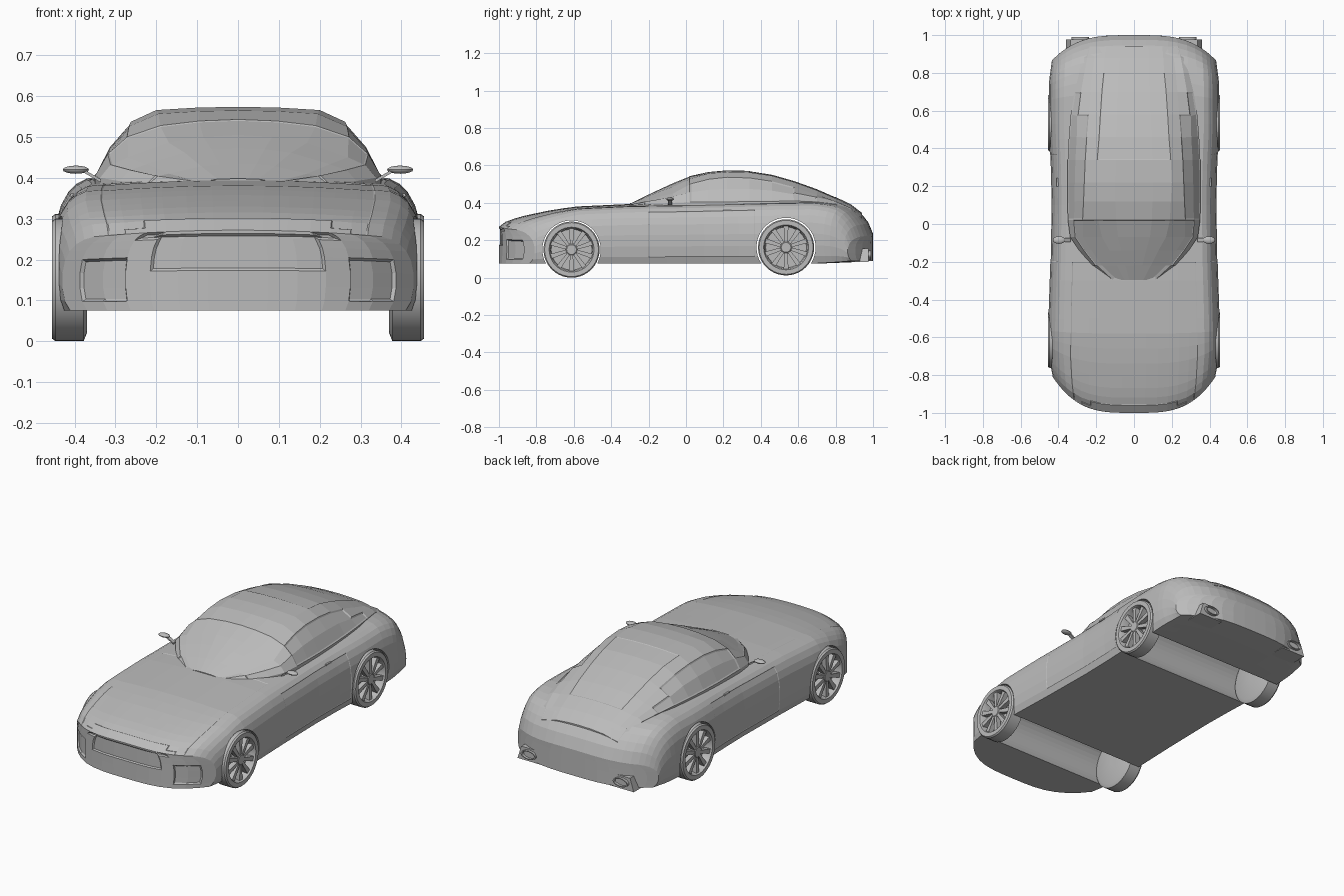
import bpy, bmesh, math
from mathutils import Vector, Matrix

if "Cube" in bpy.data.objects:
    bpy.data.objects.remove(bpy.data.objects["Cube"])

grey = bpy.data.materials.new("silver_grey")
grey.diffuse_color = (0.5, 0.5, 0.5, 1)
grey.use_nodes = True
grey.node_tree.nodes["Principled BSDF"].inputs["Base Color"].default_value = grey.diffuse_color


def interp(table, v):
    if v <= table[0][0]:
        return table[0][1]
    for (a, p), (b, q) in zip(table, table[1:]):
        if v <= b:
            return p + (q - p) * (v - a) / (b - a)
    return table[-1][1]


def finish(name, bm, smooth=None):
    bmesh.ops.recalc_face_normals(bm, faces=bm.faces)
    me = bpy.data.meshes.new(name)
    bm.to_mesh(me)
    bm.free()
    me.materials.append(grey)
    ob = bpy.data.objects.new(name, me)
    bpy.context.collection.objects.link(ob)
    if smooth:
        bpy.ops.object.select_all(action='DESELECT')
        ob.select_set(True)
        bpy.context.view_layer.objects.active = ob
        bpy.ops.object.shade_smooth_by_angle(angle=math.radians(smooth))
    return ob


def inset(bm, rule, thick, depth):
    bm.normal_update()
    picked = [f for f in bm.faces if rule(f.calc_center_median(), f.normal)]
    if picked:
        bmesh.ops.inset_region(bm, faces=picked, thickness=thick, depth=depth, use_even_offset=True)


def loft(bm, rings, closed=True, caps=True):
    vs = [[bm.verts.new(p) for p in r] for r in rings]
    n = len(rings[0])
    for a, b in zip(vs, vs[1:]):
        for i in range(n if closed else n - 1):
            bm.faces.new((a[i], a[(i + 1) % n], b[(i + 1) % n], b[i]))
    if caps:
        bm.faces.new(vs[0])
        bm.faces.new(vs[-1])


# ---- lower body: a gridded box shaped by profile curves ----
half = [.17, .34, .5, .64, .78, .9, 1]
U = [-u for u in reversed(half)] + [0] + half
V = [-1, -.985, -.96, -.92, -.87, -.81, -.74, -.66, -.58, -.5, -.4, -.3, -.2, -.1, 0, .1, .2, .28,
     .37, .45, .53, .61, .69, .76, .82, .87, .91, .945, .975, .99, 1]
T = [0, .12, .3, .5, .68, .8, .9, .96, 1]
BOTTOM = [(-1, .075), (.7, .075), (.9, .083), (1, .09)]
TOP = [(-1, .272), (-.96, .302), (-.9, .325), (-.75, .358), (-.6, .382), (-.3, .396), (0, .4), (.4, .41),
       (.7, .415), (.8, .405), (.88, .385), (.93, .353), (.975, .295), (1, .235)]
WIDTH = [(-1, .43), (-.9, .445), (-.74, .455), (-.5, .453), (-.2, .443), (.1, .438), (.3, .442), (.5, .452),
         (.85, .45), (1, .435)]
SIDE = [(0, .955), (.12, .985), (.3, 1), (.5, 1), (.68, .985), (.8, .96), (.9, .92), (.96, .875), (1, .82)]


def body_point(u, y, t):
    x = u * interp(WIDTH, y) * interp(SIDE, t)
    bot, top = interp(BOTTOM, y), interp(TOP, y) - .016 * u * u
    bulge = (abs(x) / .43) ** 3.4
    yy = y + .19 * bulge * max(0, (-.55 - y) / .45) - .13 * bulge * max(0, (y - .6) / .4)
    return Vector((x, yy, bot + (top - bot) * t))


bm = bmesh.new()
grid = {}


def gv(i, j, k):
    if (i, j, k) not in grid:
        grid[i, j, k] = bm.verts.new(body_point(U[i], V[j], T[k]))
    return grid[i, j, k]


size = (len(U) - 1, len(V) - 1, len(T) - 1)
for axis in range(3):
    a, b = [k for k in range(3) if k != axis]
    for end in (0, size[axis]):
        for p in range(size[a]):
            for q in range(size[b]):
                quad = []
                for dp, dq in ((0, 0), (1, 0), (1, 1), (0, 1)):
                    c = [0, 0, 0]
                    c[axis], c[a], c[b] = end, p + dp, q + dq
                    quad.append(gv(*c))
                bm.faces.new(quad)
bmesh.ops.recalc_face_normals(bm, faces=bm.faces)
# grille, bumper intakes and doors
inset(bm, lambda c, n: n.y < -.7 and abs(c.x) < .22 and .165 < c.z < .265, .006, -.006)
for s in (-1, 1):
    inset(bm, lambda c, n: n.y < -.3 and c.y < -.8 and .27 < s * c.x < .4 and .098 < c.z < .2, .006, -.008)
    inset(bm, lambda c, n: s * n.x > .6 and -.2 < c.y < .37 and .11 < c.z < .36, .003, -.002)
# hood panel
inset(bm, lambda c, n: n.z > .6 and -.95 < c.y < -.2 and abs(c.x) < .33, .003, -.002)
body = finish("body", bm)

# wheel arches cut through the full width
AXLES = {"front": (-.612, .15, .156), "rear": (.535, .162, .158)}
for name, (y, z, r) in AXLES.items():
    bm = bmesh.new()
    bmesh.ops.create_cone(bm, cap_ends=True, segments=44, radius1=r, radius2=r, depth=1.2,
                          matrix=Matrix.Translation((0, y, z)) @ Matrix.Rotation(math.pi / 2, 4, 'Y'))
    cutter = finish(name + "_arch_cutter", bm)
    cutter.hide_render = True
    mod = body.modifiers.new("arch", 'BOOLEAN')
    mod.object, mod.operation, mod.solver = cutter, 'DIFFERENCE', 'EXACT'
    bpy.context.view_layer.objects.active = body
    bpy.ops.object.modifier_apply(modifier=mod.name)
    bpy.data.objects.remove(cutter)

# ---- cabin: lofted sections (y, centre z, roof x z, roof edge x z, belt x z) ----
CABIN = [(-.30, .398, .05, .397, .09, .39, .12, .383), (-.22, .437, .09, .43, .17, .412, .22, .388),
         (-.14, .475, .13, .463, .225, .435, .29, .392), (-.07, .507, .17, .488, .27, .452, .338, .4),
         (.02, .543, .19, .528, .272, .5, .35, .405), (.12, .565, .195, .557, .267, .526, .352, .405),
         (.22, .574, .2, .566, .263, .537, .353, .405), (.34, .571, .195, .563, .258, .533, .351, .407),
         (.46, .552, .185, .545, .25, .515, .345, .408), (.58, .518, .178, .511, .24, .484, .335, .41),
         (.70, .475, .17, .467, .23, .443, .315, .405), (.80, .431, .16, .424, .22, .41, .29, .393),
         (.88, .393, .155, .386, .21, .374, .27, .36), (.94, .347, .15, .338, .2, .325, .25, .3)]
bm = bmesh.new()
rings = []
for y, zc, x1, z1, x2, z2, x3, z3 in CABIN:
    h = [(x1 * .5, zc - (zc - z1) * .25), (x1, z1), (x2, z2),
         ((x2 + x3) / 2 + .008, (z2 + z3) / 2 + .006), (x3, z3), (x3, z3 - .06)]
    sec = [(-x, z) for x, z in reversed(h)] + [(0, zc)] + h
    rings.append([(x, y, z) for x, z in sec])
loft(bm, rings)
bmesh.ops.recalc_face_normals(bm, faces=bm.faces)
# windscreen, rear window and side windows
inset(bm, lambda c, n: n.z > .3 and -.3 < c.y < .02 and n.y < -.2 and abs(n.x) < .55, .004, -.002)
inset(bm, lambda c, n: n.z > .3 and .34 < c.y < .8 and abs(c.x) < .17, .004, -.002)
for s in (-1, 1):
    inset(bm, lambda c, n: s * n.x > .55 and n.z > .1 and -.02 < c.y < .7 and s * c.x > .26, .008, -.003)
finish("cabin", bm)


def lathe(bm, prof, place, segs=40):
    rings = [[place(r, h, 2 * math.pi * i / segs) for i in range(segs)] for r, h in prof]
    loft(bm, rings)


# ---- wheels: tyre with sunken rim, ten spokes and a hub ----
TYRE = [(.02, .37), (.13, .37), (.15, .378), (.15, .447), (.144, .455), (.12, .455), (.114, .444),
        (.109, .41), (.02, .41)]
HUB = [(.034, .4), (.034, .444), (.026, .45), (.01, .45)]
for name, (y, z, r) in AXLES.items():
    for s, side in ((-1, "left"), (1, "right")):
        def on_axle(rad, h, a):
            return (s * h, y + rad * math.cos(a), z + rad * math.sin(a))
        bm = bmesh.new()
        lathe(bm, TYRE, on_axle)
        finish(f"{name}_{side}_tyre", bm, 35)
        bm = bmesh.new()
        lathe(bm, HUB, on_axle, 20)
        for k in range(10):
            a = 2 * math.pi * (k + .5) / 10
            ends = []
            for rad, w in ((.028, .008), (.115, .013)):
                da = w / rad
                ends.append([on_axle(rad, h, a + d) for h, d in
                             ((.42, -da), (.447, -da), (.447, da), (.42, da))])
            loft(bm, ends)
        finish(f"{name}_{side}_spokes", bm)


def box(bm, c, d):
    bmesh.ops.create_cube(bm, size=1, matrix=Matrix.Translation(c) @ Matrix.Diagonal((*d, 1)))


for s, side in ((-1, "left"), (1, "right")):
    # door mirror on a slanted stalk
    bm = bmesh.new()
    bmesh.ops.create_uvsphere(bm, u_segments=14, v_segments=8, radius=1,
                              matrix=Matrix.Translation((s * .397, -.085, .42)) @ Matrix.Diagonal((.033, .02, .01, 1)))
    loft(bm, [[(s * x, -.085 + dy, zz + dz) for dy, dz in ((-.01, -.004), (.01, -.004), (.01, .004), (-.01, .004))]
              for x, zz in ((.335, .392), (.378, .417))])
    finish(side + "_mirror", bm, 40)
    # door handle
    bm = bmesh.new()
    box(bm, (s * .404, .22, .358), (.012, .045, .008))
    finish(side + "_door_handle", bm)
    # exhaust surround and oval pipe
    bm = bmesh.new()
    loft(bm, [[(s * (.285 + dx), yy, zz) for dx, zz in ((-.075, .083), (.075, .083), (.052, .155), (-.052, .155))]
              for yy in (.88, .976)])
    finish(side + "_exhaust_surround", bm)
    bm = bmesh.new()
    lathe(bm, [(1, .93), (1, .99), (.82, .99), (.78, .955)],
          lambda r, h, a: (s * .285 + .046 * r * math.cos(a), h, .122 + .024 * r * math.sin(a)), 20)
    finish(side + "_exhaust_pipe", bm, 35)
